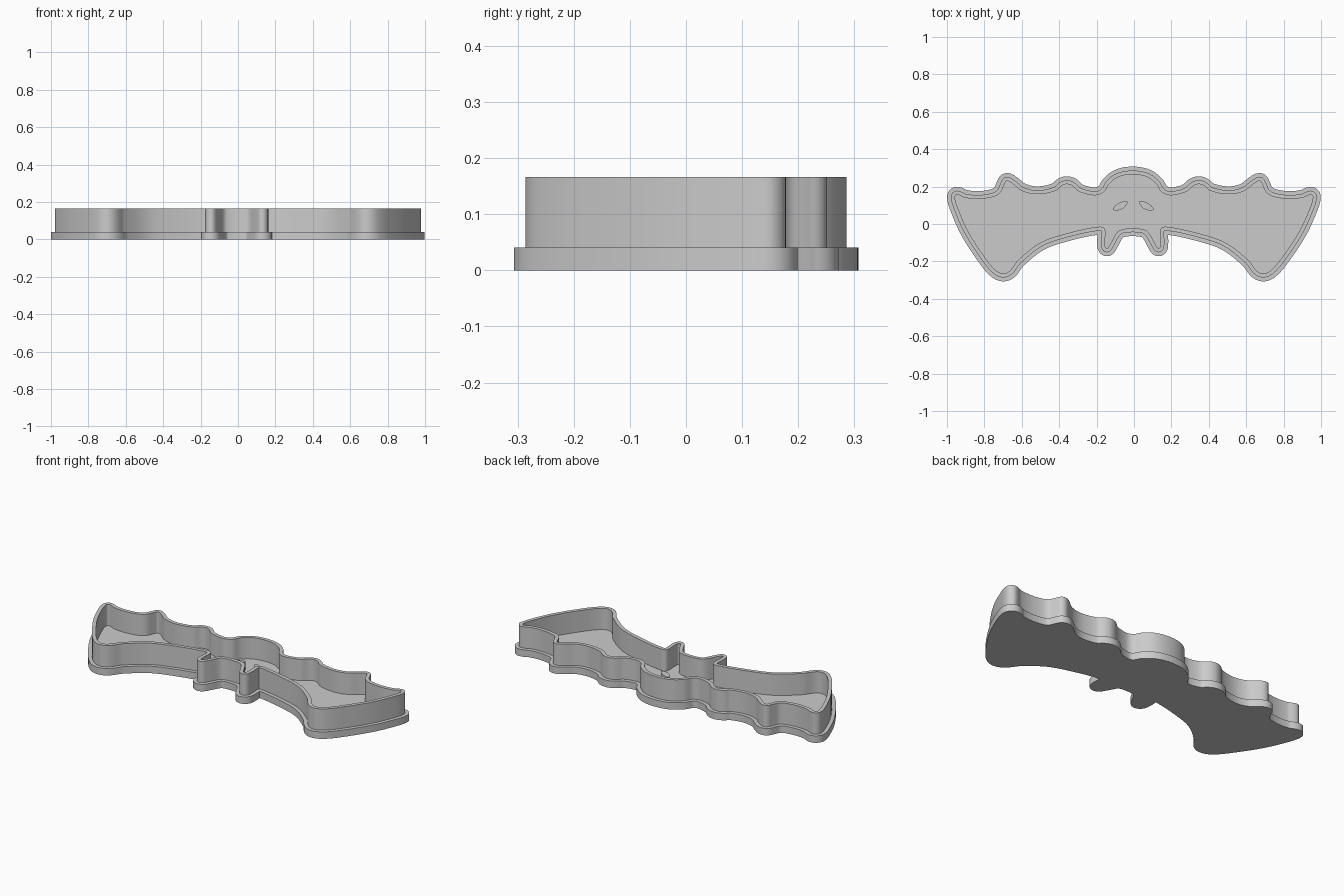
import bpy
import bmesh
from mathutils import Vector
from mathutils.geometry import interpolate_bezier

cube = bpy.data.objects.get("Cube")
if cube:
    bpy.data.objects.remove(cube, do_unlink=True)

RIM_TOP, WALL_TOP, EYE_TOP = 0.041, 0.166, 0.09
STEP = 0.021  # wall thickness, and width of the rim outside it

GREY = bpy.data.materials.new("plain grey")
GREY.use_nodes = True
GREY.diffuse_color = (0.6, 0.6, 0.6, 1)
GREY.node_tree.nodes["Principled BSDF"].inputs["Base Color"].default_value = GREY.diffuse_color

# Half of the inner outline, from the top of the head round the wing to the belly
HALF = [
    (0, .265), (.075, .252), (.125, .215), (.15, .175), (.187, .155), (.235, .157),
    (.29, .175), (.325, .205), (.353, .213), (.38, .205), (.41, .18), (.475, .162),
    (.54, .161), (.6, .18), (.645, .215), (.677, .23), (.69, .21), (.71, .17),
    (.745, .147), (.824, .134), (.9, .14), (.945, .157), (.957, .145), (.943, .09),
    (.885, -.04), (.79, -.185), (.735, -.248), (.695, -.265), (.66, -.25), (.615, -.193),
    (.495, -.1), (.352, -.05), (.185, -.015), (.15, -.025), (.148, -.1), (.14, -.13),
    (.122, -.11), (.088, -.05), (.06, -.03), (0, -.023),
]
EYE = [(.032, .12), (.04, .098), (.066, .077), (.107, .075), (.098, .096), (.07, .115)]


def mirrored(half):
    full = half + [(-x, y) for x, y in reversed(half[1:-1])]
    # The body sits very slightly off centre between the wing tips
    return [Vector((x - 0.007 * (1 - x * x), y, 0)) for x, y in full]


def smooth_loop(points, samples=7):
    """Closed smooth curve through the points."""
    n = len(points)
    tangents = [(points[(i + 1) % n] - points[i - 1]).normalized() for i in range(n)]
    loop = []
    for i, a in enumerate(points):
        j = (i + 1) % n
        b = points[j]
        reach = (b - a).length / 3
        loop += interpolate_bezier(a, a + tangents[i] * reach,
                                   b - tangents[j] * reach, b, samples)[:-1]
    return [Vector((p.x, p.y, 0)) for p in loop]


def distance(p, a, b):
    ab = b - a
    t = max(0, min(1, (p - a).dot(ab) / max(ab.length_squared, 1e-12)))
    return (p - a - ab * t).length


def grow(loop, d):
    """Offset a clockwise loop outwards: arcs on convex corners, mitres on concave."""
    n = len(loop)
    segments = [(loop[i], loop[(i + 1) % n]) for i in range(n)]
    normals = [Vector((a.y - b.y, b.x - a.x, 0)).normalized() for a, b in segments]
    raw = []
    for i, p in enumerate(loop):
        n0, n1 = normals[i - 1], normals[i]
        if n0.cross(n1).z > 0:
            raw.append(p + (n0 + n1) * d / (1 + n0.dot(n1)))
        else:
            steps = 1 + int(n0.angle(n1) / 0.2)
            raw += [p + n0.lerp(n1, k / steps).normalized() * d for k in range(steps + 1)]
    result = []
    for p in raw:
        if any((p - q).length < 0.002 for q in result[:1] + result[-1:]):
            continue
        if all(distance(p, a, b) > d - 0.00002 for a, b in segments):
            result.append(p)
    return result


def solid(name, outline, bottom, top, hole=None):
    """Upright solid from a closed outline, with an optional hole through it."""
    loop = list(outline)
    if hole:
        # Join the hole to the outline by a seam that is welded afterwards
        start = min(range(len(outline)), key=lambda i: (outline[i] - hole[0]).length)
        loop = outline[start:] + outline[:start + 1] + [hole[0]] + hole[::-1]
    bm = bmesh.new()
    face = bm.faces.new([bm.verts.new((p.x, p.y, bottom)) for p in loop])
    if hole:
        bmesh.ops.triangulate(bm, faces=[face], ngon_method='EAR_CLIP')
        bmesh.ops.remove_doubles(bm, verts=bm.verts, dist=0.00001)
    extruded = bmesh.ops.extrude_face_region(bm, geom=bm.faces[:], use_keep_orig=True)
    lifted = [v for v in extruded["geom"] if isinstance(v, bmesh.types.BMVert)]
    bmesh.ops.translate(bm, verts=lifted, vec=(0, 0, top - bottom))
    bmesh.ops.recalc_face_normals(bm, faces=bm.faces)
    mesh = bpy.data.meshes.new(name)
    bm.to_mesh(mesh)
    bm.free()
    mesh.materials.append(GREY)
    obj = bpy.data.objects.new(name, mesh)
    bpy.context.collection.objects.link(obj)
    bpy.ops.object.select_all(action='DESELECT')
    obj.select_set(True)
    bpy.context.view_layer.objects.active = obj
    bpy.ops.object.shade_smooth_by_angle(angle=0.6)


inner = smooth_loop(mirrored(HALF))
outer = grow(inner, STEP)
rim = grow(inner, 2 * STEP)

# Floor with its protruding rim, and the thin upright wall
solid("base_plate", rim, 0, RIM_TOP)
solid("cutting_wall", outer, RIM_TOP, WALL_TOP, hole=inner)

# Raised slanted eyes
for side, name in ((1, "left_eye"), (-1, "right_eye")):
    eye = [Vector((side * x - 0.004, y, 0)) for x, y in EYE]
    solid(name, smooth_loop(eye), RIM_TOP, EYE_TOP)
